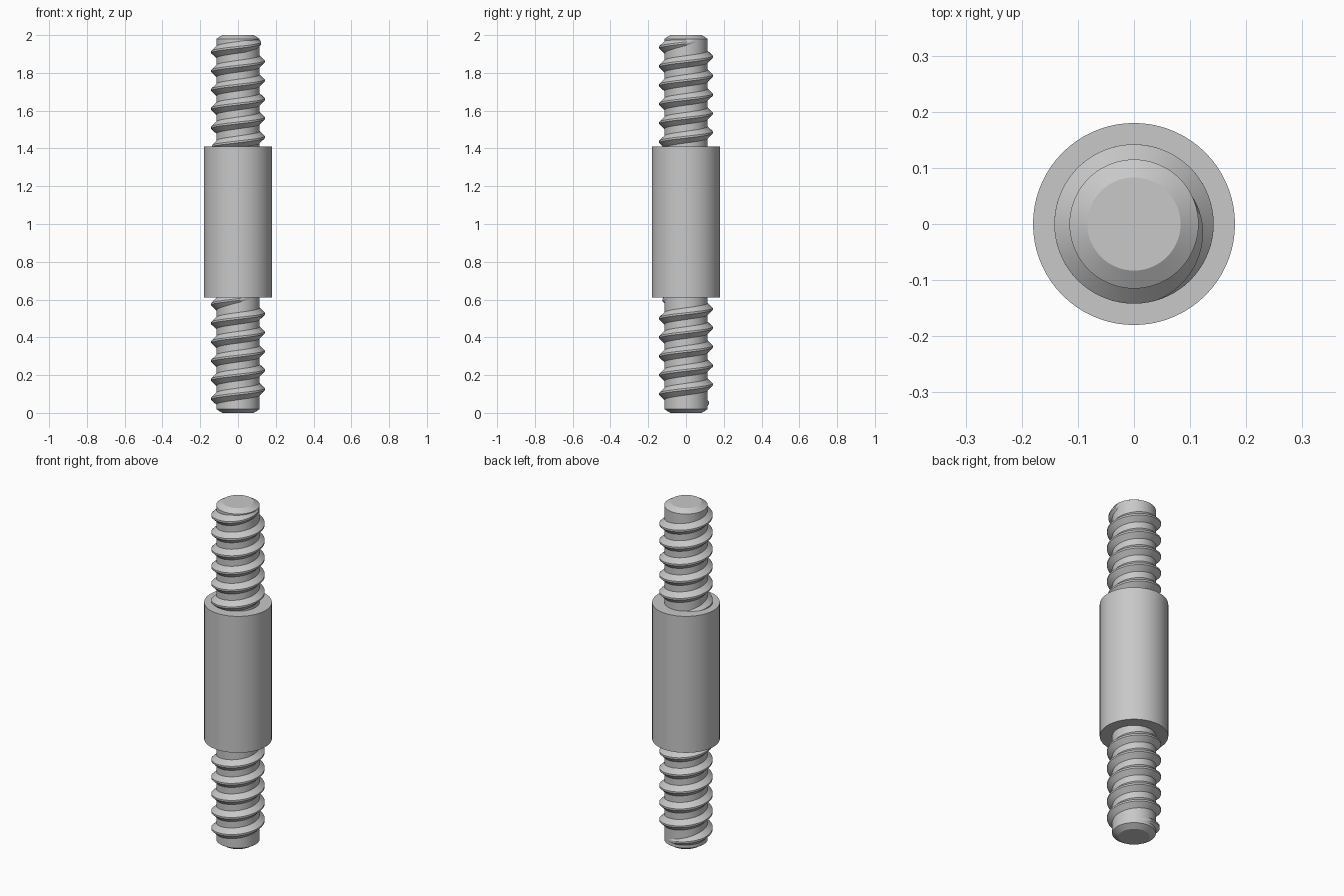
import bpy, bmesh, math

if "Cube" in bpy.data.objects:
    bpy.data.objects.remove(bpy.data.objects["Cube"], do_unlink=True)

SEGMENTS = 72
CORE_R, CREST_R, SLEEVE_R = 0.115, 0.142, 0.18
CHAMFER_R, CHAMFER_H = 0.083, 0.02
SLEEVE_BOTTOM, SLEEVE_TOP, HEIGHT = 0.61, 1.41, 2.0
PITCH = 0.1

steel = bpy.data.materials.new("steel grey")
steel.use_nodes = True
colour = (0.58, 0.58, 0.58, 1)
steel.diffuse_color = colour
steel.node_tree.nodes["Principled BSDF"].inputs["Base Color"].default_value = colour


def finish(name, bm):
    """Turn a bmesh into a smooth shaded steel object."""
    bmesh.ops.recalc_face_normals(bm, faces=bm.faces)
    mesh = bpy.data.meshes.new(name)
    bm.to_mesh(mesh)
    bm.free()
    mesh.materials.append(steel)
    obj = bpy.data.objects.new(name, mesh)
    bpy.context.collection.objects.link(obj)
    bpy.ops.object.select_all(action='DESELECT')
    obj.select_set(True)
    bpy.context.view_layer.objects.active = obj
    bpy.ops.object.shade_smooth_by_angle(angle=math.radians(30))


def lathe(name, profile):
    """Stack rings of (radius, z) and cap both ends."""
    bm = bmesh.new()
    rings = []
    for r, z in profile:
        rings.append([bm.verts.new((r * math.cos(a), r * math.sin(a), z))
                      for a in (math.tau * i / SEGMENTS for i in range(SEGMENTS))])
    for low, high in zip(rings, rings[1:]):
        for i in range(SEGMENTS):
            j = (i + 1) % SEGMENTS
            bm.faces.new((low[i], low[j], high[j], high[i]))
    bm.faces.new(rings[0])
    bm.faces.new(rings[-1])
    finish(name, bm)


def thread(name, start_angle, start_z, turns, taper=0.3):
    """Sweep a ridge up a right-handed helix, fading out at both ends."""
    bm = bmesh.new()
    steps = round(turns * SEGMENTS)
    root = CORE_R - 0.003
    sections = []
    for i in range(steps + 1):
        t = turns * i / steps
        fade = min(1, t / taper, (turns - t) / taper)
        a = math.radians(start_angle) + math.tau * t
        z = start_z + PITCH * t
        crest = root + (CREST_R - root) * max(fade, 0.03)
        half = 0.012 + 0.022 * fade
        section = ((root, -half), (crest, -0.005), (crest, 0.005), (root, half))
        sections.append([bm.verts.new((r * math.cos(a), r * math.sin(a), z + dz))
                         for r, dz in section])
    for low, high in zip(sections, sections[1:]):
        for k in range(4):
            n = (k + 1) % 4
            bm.faces.new((low[k], low[n], high[n], high[k]))
    bm.faces.new(sections[0])
    bm.faces.new(sections[-1])
    finish(name, bm)


# Central sleeve
lathe("sleeve", [(SLEEVE_R, SLEEVE_BOTTOM), (SLEEVE_R, SLEEVE_TOP)])

# Chamfered studs, reaching slightly into the sleeve
lathe("lower_stud", [(CHAMFER_R, 0), (CORE_R, CHAMFER_H),
                     (CORE_R, SLEEVE_BOTTOM + 0.02)])
lathe("upper_stud", [(CORE_R, SLEEVE_TOP - 0.02), (CORE_R, HEIGHT - CHAMFER_H),
                     (CHAMFER_R, HEIGHT)])

# Helical threads
thread("lower_thread", 60, 0.042, 5.7)
thread("upper_thread", 90, 1.385, 5.85)
